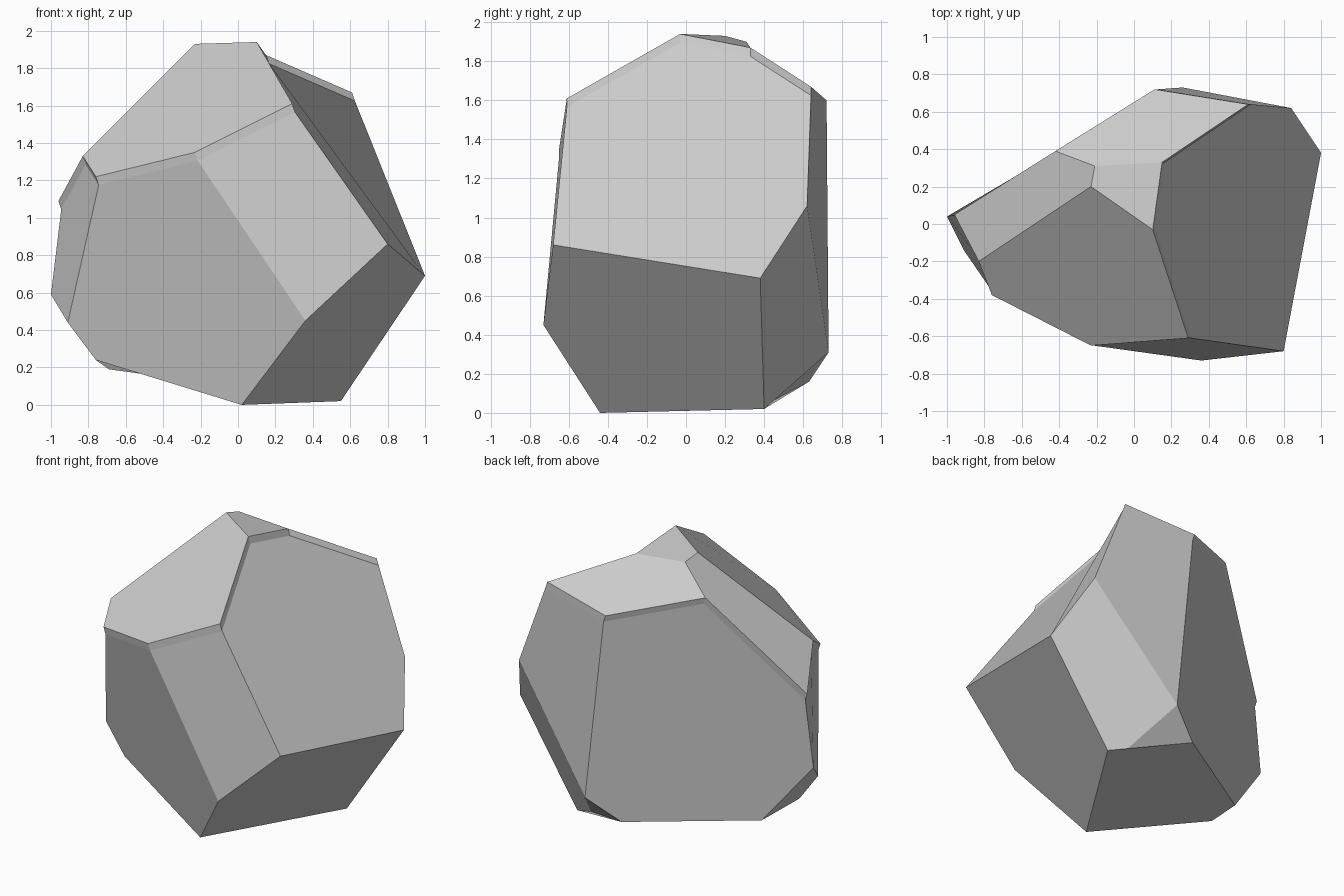
import bpy
import bmesh
from mathutils import Vector
from mathutils.geometry import normal

# Remove the default object only
default_object = bpy.data.objects.get("Cube")
if default_object:
    bpy.data.objects.remove(default_object, do_unlink=True)


def make_material(name, colour):
    """Plain flat-coloured material."""
    material = bpy.data.materials.new(name)
    material.use_nodes = True
    material.diffuse_color = colour
    shader = material.node_tree.nodes.get("Principled BSDF")
    shader.inputs["Base Color"].default_value = colour
    shader.inputs["Roughness"].default_value = 0.9
    return material


def make_boulder(name, corners, rim, lip, facets, fans, material):
    """Join lettered corners into flat facets, with a thin lip below the rim.

    Each fan is a warped facet, folded from its first corner but shaded as one.
    """
    mesh = bpy.data.meshes.new(name)
    bm = bmesh.new()
    points = {letter: Vector(point) for letter, point in corners.items()}

    # Capital letters mark the lower edge of the lip
    for letter in rim:
        points[letter.upper()] = points[letter] + lip
    verts = {letter: bm.verts.new(point) for letter, point in points.items()}
    for first, second in zip(rim, rim[1:] + rim[:1]):
        band = first + second + second.upper() + first.upper()
        bm.faces.new([verts[letter] for letter in band])

    for outline in facets:
        bm.faces.new([verts[letter] for letter in outline])

    # Folded facets keep one shared shading direction
    shared = {}
    for outline in fans:
        direction = normal([points[letter] for letter in outline])
        for second, third in zip(outline[1:], outline[2:]):
            face = bm.faces.new([verts[outline[0]], verts[second], verts[third]])
            shared[face] = direction

    bmesh.ops.recalc_face_normals(bm, faces=bm.faces[:])
    shading = []
    for face in bm.faces:
        direction = shared.get(face, face.normal).copy()
        if direction.dot(face.normal) < 0:
            direction.negate()
        shading += [direction] * len(face.verts)
    bm.to_mesh(mesh)
    bm.free()
    mesh.normals_split_custom_set(shading)

    mesh.materials.append(material)
    boulder = bpy.data.objects.new(name, mesh)
    bpy.context.collection.objects.link(boulder)
    return boulder


corners = {
    # crest
    "a": (.1, -.03, 1.94), "b": (-.23, .2, 1.93),
    "c": (-.21, .31, 1.9), "d": (.15, .33, 1.87),
    # shoulders
    "f": (.29, -.61, 1.61), "g": (-.23, -.65, 1.35),
    "h": (-.76, -.38, 1.22), "i": (-.83, -.2, 1.33),
    "j": (-.96, .05, 1.09), "k": (-.42, .39, 1.74),
    "l": (.11, .72, 1.6), "m": (.61, .64, 1.67),
    # belt
    "o": (.8, -.68, .86), "p": (1, .38, .69), "q": (.84, .62, 1.06),
    "r": (.36, -.73, .45), "s": (-.91, -.14, .44),
    "t": (-1, .04, .59), "u": (.26, .73, .31),
    # underside
    "v": (.02, -.44, 0), "w": (.55, .4, .02), "x": (.43, .42, .05),
    "y": (.05, .63, .16), "z": (-.69, .16, .19), "e": (-.76, -.15, .24),
}

rim = "afghijklmd"
lip = Vector((.015, 0, -.045))

upper_facets = ["abcd", "fghiba", "ijkcb", "cklmd"]
side_facets = ["FGro", "GHsevr", "HIJts", "JKLuyzt", "LMqu"]
lower_facets = ["orvwp", "pwxuq", "xyu", "stze"]
warped_facets = ["pqMDAFo", "wvezyx"]

stone_grey = make_material("stone_grey", (.6, .6, .6, 1))
make_boulder("boulder", corners, rim, lip,
             upper_facets + side_facets + lower_facets, warped_facets,
             stone_grey)
